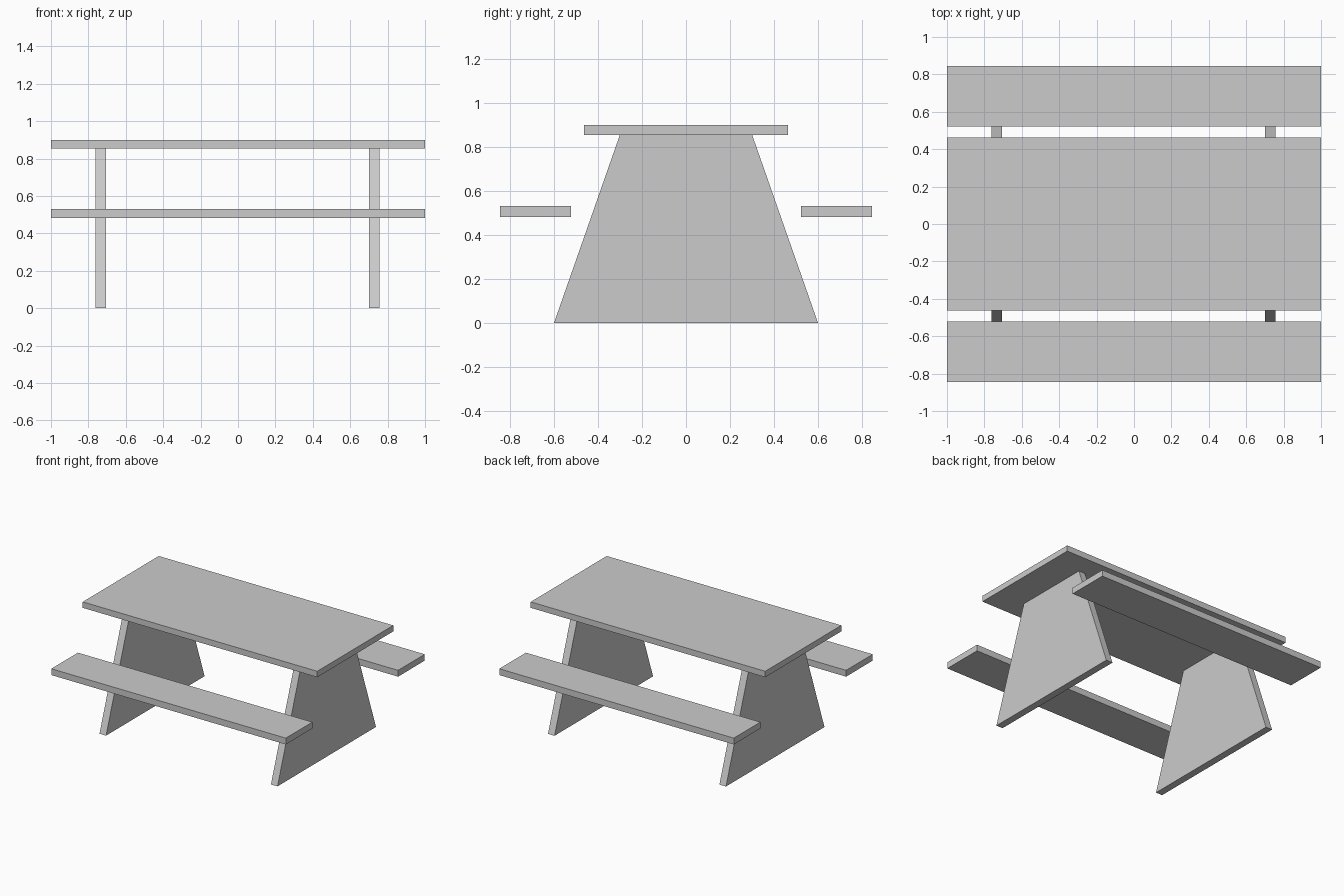
import bpy
import bmesh

cube = bpy.data.objects.get("Cube")
if cube:
    bpy.data.objects.remove(cube, do_unlink=True)

# Single plain grey for the whole table
grey = bpy.data.materials.new("plain grey")
grey.use_nodes = True
colour = (0.6, 0.6, 0.6, 1)
grey.diffuse_color = colour
grey.node_tree.nodes["Principled BSDF"].inputs["Base Color"].default_value = colour


def slab(name, x, bottom, top):
    """Flat-sided block; bottom and top are (y_min, y_max, z)."""
    bm = bmesh.new()
    rings = [[bm.verts.new((px, py, z)) for px, py in
              ((x[0], y0), (x[1], y0), (x[1], y1), (x[0], y1))]
             for y0, y1, z in (bottom, top)]
    low, high = rings
    bm.faces.new(low[::-1])
    bm.faces.new(high)
    for i in range(4):
        j = (i + 1) % 4
        bm.faces.new((low[i], low[j], high[j], high[i]))
    mesh = bpy.data.meshes.new(name)
    bm.to_mesh(mesh)
    bm.free()
    mesh.materials.append(grey)
    obj = bpy.data.objects.new(name, mesh)
    bpy.context.collection.objects.link(obj)
    return obj


# Table top
slab("table_top", (-1, 1), (-0.463, 0.463, 0.854), (-0.463, 0.463, 0.9))

# Benches along the front and back
for name, y in (("front_bench", (-0.846, -0.522)), ("back_bench", (0.522, 0.846))):
    slab(name, (-1, 1), (*y, 0.482), (*y, 0.531))

# Tapered end panels
for name, x in (("right_leg", (-0.761, -0.705)), ("left_leg", (0.701, 0.757))):
    slab(name, x, (-0.6, 0.6, 0), (-0.301, 0.301, 0.854))
